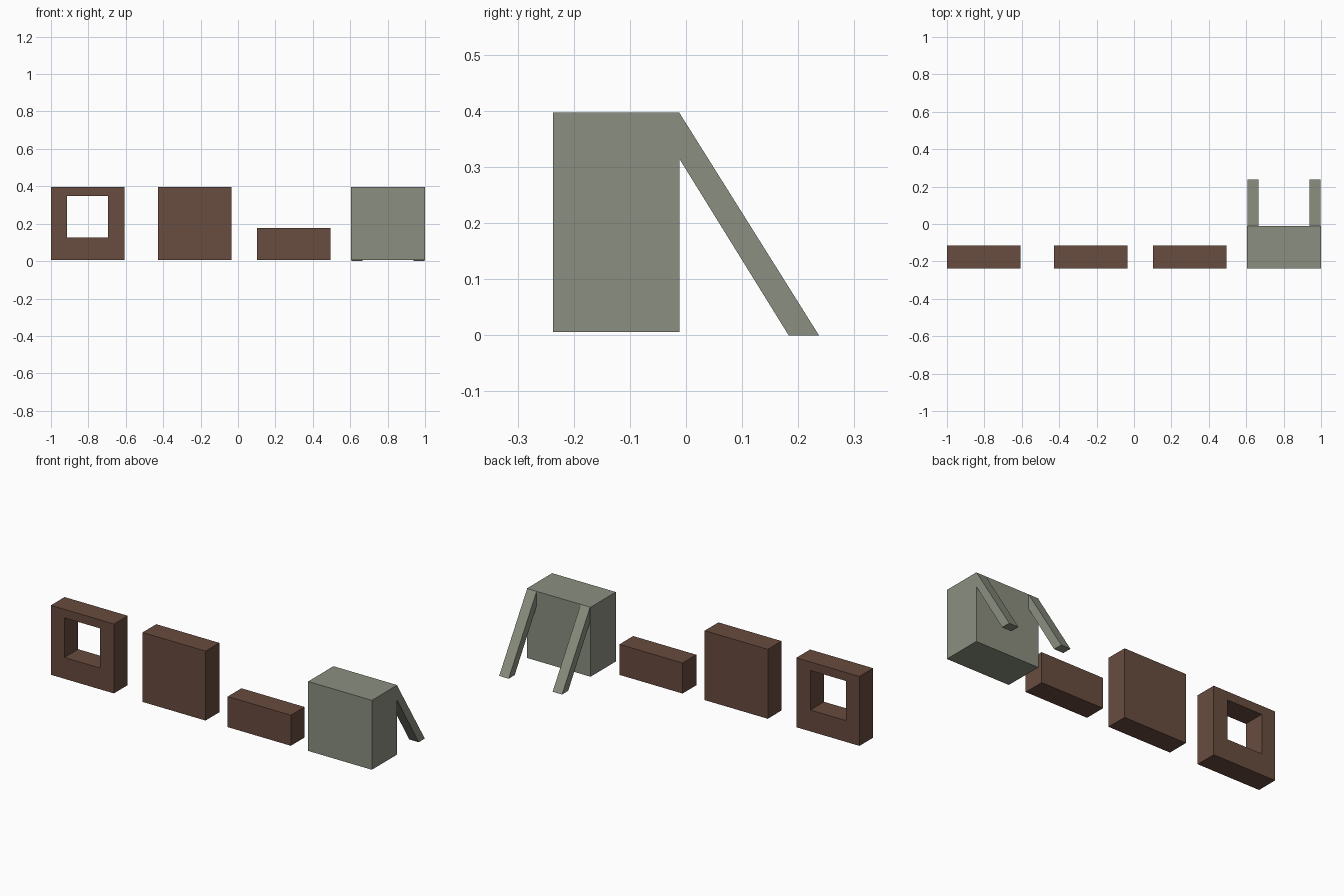
import bpy
import bmesh

if "Cube" in bpy.data.objects:
    bpy.data.objects.remove(bpy.data.objects["Cube"])


def material(name, color):
    m = bpy.data.materials.new(name)
    m.diffuse_color = (*color, 1)
    m.use_nodes = True
    m.node_tree.nodes["Principled BSDF"].inputs["Base Color"].default_value = m.diffuse_color
    return m


brown = material("brown_wood", (0.138, 0.072, 0.05))
green = material("grey_green", (0.258, 0.275, 0.216))


def finish(name, bm, mat):
    bmesh.ops.recalc_face_normals(bm, faces=bm.faces)
    me = bpy.data.meshes.new(name)
    bm.to_mesh(me)
    bm.free()
    me.materials.append(mat)
    ob = bpy.data.objects.new(name, me)
    bpy.context.collection.objects.link(ob)
    return ob


def prism(name, points, offset, mat):
    """Extrude a planar outline along an offset vector."""
    bm = bmesh.new()
    face = bm.faces.new([bm.verts.new(p) for p in points])
    ext = bmesh.ops.extrude_face_region(bm, geom=[face], use_keep_orig=True)
    verts = [g for g in ext["geom"] if isinstance(g, bmesh.types.BMVert)]
    bmesh.ops.translate(bm, verts=verts, vec=offset)
    return finish(name, bm, mat)


def rect(x0, x1, z0, z1, y):
    return [(x0, y, z0), (x1, y, z0), (x1, y, z1), (x0, y, z1)]


def box(name, x0, x1, y0, y1, z0, z1, mat):
    return prism(name, rect(x0, x1, z0, z1, y0), (0, y1 - y0, 0), mat)


FRONT, BACK, BASE, TOP = -0.237, -0.115, 0.006, 0.397

# Window panel: four-sided frame joining outer and inner loops
bm = bmesh.new()
loops = [[bm.verts.new(p) for p in rect(*r, y)]
         for r, y in (((-1, -0.607, BASE, TOP), FRONT),
                      ((-1, -0.607, BASE, TOP), BACK),
                      ((-0.915, -0.694, 0.126, 0.349), BACK),
                      ((-0.915, -0.694, 0.126, 0.349), FRONT))]
for k in range(4):
    a, b = loops[k], loops[(k + 1) % 4]
    for i in range(4):
        j = (i + 1) % 4
        bm.faces.new((a[i], a[j], b[j], b[i]))
finish("window_panel", bm, brown)

# Solid panel, low wall and large block
box("solid_panel", -0.429, -0.036, FRONT, BACK, BASE, TOP, brown)
box("low_wall", 0.102, 0.495, FRONT, BACK, BASE, 0.178, brown)
box("block", 0.603, 1.0, FRONT, -0.012, BASE, TOP, green)

# Slanted rear braces
profile = [(-0.012, TOP), (0.237, 0), (0.183, 0), (-0.012, 0.315)]
for name, x in (("left_brace", 0.606), ("right_brace", 0.939)):
    prism(name, [(x, y, z) for y, z in profile], (0.059, 0, 0), green)
